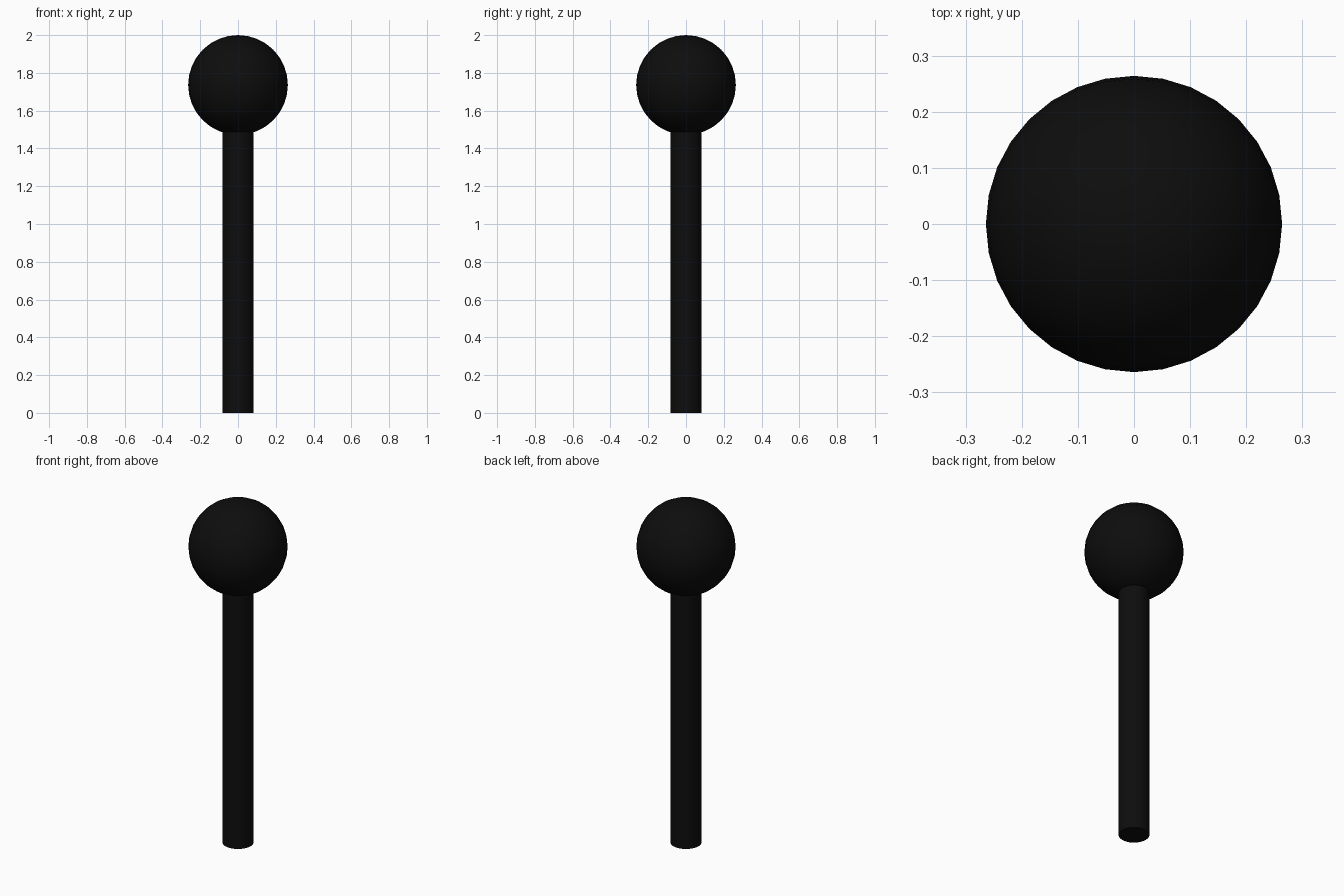
import bpy

if "Cube" in bpy.data.objects:
    bpy.data.objects.remove(bpy.data.objects["Cube"])

R_BALL = 0.264
R_POST = 0.082

black = bpy.data.materials.new("black")
black.diffuse_color = (0.004, 0.004, 0.004, 1)
black.use_nodes = True
black.node_tree.nodes["Principled BSDF"].inputs["Base Color"].default_value = black.diffuse_color


def finish(name):
    ob = bpy.context.object
    ob.name = name
    ob.data.materials.append(black)
    bpy.ops.object.shade_smooth_by_angle()


# Straight round post, its top end sunk just inside the ball
post_height = 1.52
bpy.ops.mesh.primitive_cylinder_add(vertices=32, radius=R_POST, depth=post_height,
                                    location=(0, 0, post_height / 2))
finish("post")

# Ball on top
bpy.ops.mesh.primitive_uv_sphere_add(segments=32, ring_count=16, radius=R_BALL,
                                     location=(0, 0, 2 - R_BALL))
finish("ball")
